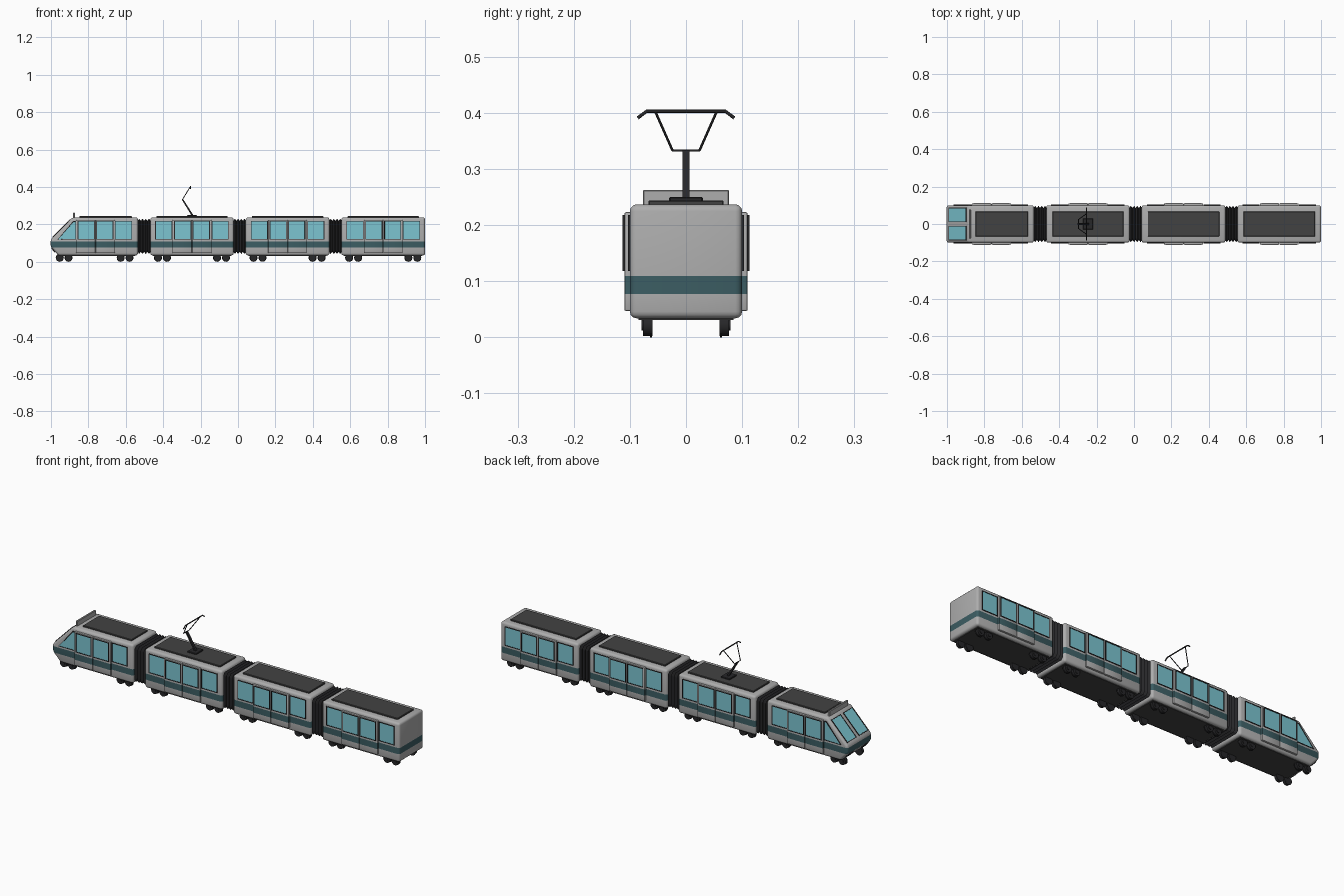
import bpy, bmesh, math
from mathutils import Matrix, Vector

if "Cube" in bpy.data.objects:
    bpy.data.objects.remove(bpy.data.objects["Cube"])


def material(name, color):
    m = bpy.data.materials.new(name)
    m.diffuse_color = (*color, 1)
    m.use_nodes = True
    m.node_tree.nodes["Principled BSDF"].inputs["Base Color"].default_value = m.diffuse_color
    return m


GREY = material("body_grey", (0.42, 0.42, 0.42))
TEAL = material("stripe_teal", (0.045, 0.11, 0.125))
GLASS = material("window_blue", (0.2, 0.56, 0.64))
DARK = material("dark_grey", (0.055, 0.055, 0.055))
BLACK = material("near_black", (0.02, 0.02, 0.022))
STRIPE_LOW, STRIPE_HIGH = 0.077, 0.109


def finish(bm, name, mats, mirror=False, smooth=False):
    me = bpy.data.meshes.new(name)
    bm.to_mesh(me)
    bm.free()
    for m in mats:
        me.materials.append(m)
    ob = bpy.data.objects.new(name, me)
    bpy.context.collection.objects.link(ob)
    if mirror:
        mod = ob.modifiers.new("mirror", 'MIRROR')
        mod.use_axis = (False, True, False)
        mod.use_mirror_merge = False
    if smooth:
        bpy.ops.object.select_all(action='DESELECT')
        ob.select_set(True)
        bpy.context.view_layer.objects.active = ob
        bpy.ops.object.shade_smooth_by_angle(angle=math.radians(35))
    return ob


def prism(name, profile, y0, y1, bevel=0.0, segs=3, mats=(GREY,), stripe=False, mirror=False):
    """x-z profile pulled from y0 to y1, rounded, with an optional coloured band."""
    bm = bmesh.new()
    face = bm.faces.new([bm.verts.new((x, y0, z)) for x, z in profile])
    ext = bmesh.ops.extrude_face_region(bm, geom=[face])
    verts = [g for g in ext["geom"] if isinstance(g, bmesh.types.BMVert)]
    bmesh.ops.translate(bm, vec=(0, y1 - y0, 0), verts=verts)
    bmesh.ops.recalc_face_normals(bm, faces=bm.faces)
    if bevel:
        bmesh.ops.bevel(bm, geom=bm.edges[:], offset=bevel, segments=segs,
                        profile=0.5, affect='EDGES', clamp_overlap=True)
    if stripe:
        for z in (STRIPE_LOW, STRIPE_HIGH):
            bmesh.ops.bisect_plane(bm, geom=bm.verts[:] + bm.edges[:] + bm.faces[:],
                                   plane_co=(0, 0, z), plane_no=(0, 0, 1))
        for f in bm.faces:
            if STRIPE_LOW < f.calc_center_median().z < STRIPE_HIGH:
                f.material_index = 1
        mats = (GREY, TEAL)
    return finish(bm, name, mats, mirror, smooth=bevel > 0)


def box(name, x0, x1, y0, y1, z0, z1, **kw):
    return prism(name, [(x0, z0), (x1, z0), (x1, z1), (x0, z1)], y0, y1, **kw)


def window(name, pts, origin, ex, ey, depth=0.003):
    """Raised dark frame with recessed glass, mirrored to the other side."""
    ex, ey = Vector(ex), Vector(ey)
    mat = Matrix((ex, ey, ex.cross(ey))).transposed().to_4x4()
    mat.translation = origin
    bm = bmesh.new()
    low = [bm.verts.new((x, y, -0.003)) for x, y in pts]
    top = [bm.verts.new((x, y, depth)) for x, y in pts]
    n = len(pts)
    for i in range(n):
        j = (i + 1) % n
        bm.faces.new((low[i], low[j], top[j], top[i]))
    pane = bm.faces.new(top)
    bm.normal_update()
    bmesh.ops.inset_region(bm, faces=[pane], thickness=0.005, depth=0)
    bmesh.ops.inset_region(bm, faces=[pane], thickness=0.0003, depth=-0.0015)
    pane.material_index = 1
    bmesh.ops.transform(bm, matrix=mat, verts=bm.verts)
    return finish(bm, name, (BLACK, GLASS), mirror=True)


def side_window(name, cx, y):
    w = 0.0455
    window(name, [(-w, 0.118), (w, 0.118), (w, 0.222 - 0.004), (-w, 0.218)],
           (cx, y, 0), (1, 0, 0), (0, 0, 1))


def wheel(name, x):
    bm = bmesh.new()
    # tread, inner flange and hub
    for r, y, w in ((0.0195, -0.0685, 0.017), (0.0215, -0.0625, 0.004), (0.009, -0.0775, 0.004)):
        m = Matrix.Translation((x, y, 0.0215)) @ Matrix.Rotation(math.pi / 2, 4, 'X')
        bmesh.ops.create_cone(bm, cap_ends=True, segments=24, radius1=r, radius2=r,
                              depth=w, matrix=m)
    finish(bm, name, (BLACK,), mirror=True, smooth=True)


def bellows(name, x0, x1, folds=4):
    bm = bmesh.new()
    rings = []
    for i in range(2 * folds + 1):
        x = x0 + (x1 - x0) * i / (2 * folds)
        d = 0.0 if i % 2 else 0.011
        hy, zl, zh, c = 0.097 - d, 0.042 + d, 0.23 - d, 0.012
        sect = [(-hy + c, zl), (hy - c, zl), (hy, zl + c), (hy, zh - c),
                (hy - c, zh), (-hy + c, zh), (-hy, zh - c), (-hy, zl + c)]
        rings.append([bm.verts.new((x, y, z)) for y, z in sect])
    for a, b in zip(rings, rings[1:]):
        for i in range(8):
            j = (i + 1) % 8
            bm.faces.new((a[i], a[j], b[j], b[i]))
    bmesh.ops.recalc_face_normals(bm, faces=bm.faces)
    finish(bm, name, (BLACK,))


def rod(name, pts, r):
    cu = bpy.data.curves.new(name, 'CURVE')
    cu.dimensions = '3D'
    cu.bevel_depth = r
    cu.bevel_resolution = 2
    cu.use_fill_caps = True
    sp = cu.splines.new('POLY')
    sp.points.add(len(pts) - 1)
    for p, co in zip(sp.points, pts):
        p.co = (*co, 1)
    cu.materials.append(BLACK)
    ob = bpy.data.objects.new(name, cu)
    bpy.context.collection.objects.link(ob)


# Cars: body ends, door centre, window offsets, wheel positions, roof panel ends
LOW, HIGH = 0.034, 0.237
cars = [
    ("lead", -1.0, -0.535, -0.762, (0.15,), (-0.953, -0.906, -0.627, -0.58), (-0.848, -0.567)),
]
for label, a, b in (("second", -0.469, -0.023), ("third", 0.041, 0.489), ("rear", 0.553, 1.0)):
    c = (a + b) / 2
    cars.append((label, a, b, c, (-0.151, 0.151),
                 tuple(c + o for o in (-0.182, -0.134, 0.134, 0.182)), (a + 0.033, b - 0.033)))

for label, a, b, c, offsets, wheels, roof in cars:
    if label == "lead":
        profile = [(-0.96, LOW), (b, LOW), (b, HIGH), (-0.885, HIGH), (a - 0.002, 0.118), (a - 0.002, 0.08)]
    else:
        profile = [(a, LOW), (b, LOW), (b, HIGH), (a, HIGH)]
    prism(label + "_body", profile, -0.1, 0.1, bevel=0.012, stripe=True)
    box(label + "_roof_panel", *roof, -0.067, 0.067, 0.232, 0.244, mats=(DARK,), bevel=0.002, segs=1)
    box(label + "_underframe", a + (0.05 if label == "lead" else 0.015), b - 0.015,
        -0.085, 0.085, 0.031, 0.045, mats=(DARK,))
    # double doors with a window in each leaf
    for i, s in enumerate((-1, 1)):
        x0, x1 = sorted((c + s * 0.0007, c + s * 0.104))
        box(f"{label}_door_{i}", x0, x1, -0.11, -0.095, 0.047, 0.223,
            bevel=0.003, segs=2, stripe=True, mirror=True)
        side_window(f"{label}_door_window_{i}", c + s * 0.05, -0.11)
    for i, o in enumerate(offsets):
        side_window(f"{label}_window_{i}", c + o, -0.1)
    for i, x in enumerate(wheels):
        wheel(f"{label}_wheel_{i}", x)

# Cab: slanted side windows, windscreens, roof fin, headlights
window("cab_side_window", [(-0.966, 0.118), (-0.865, 0.118), (-0.865, 0.218), (-0.881, 0.218)],
       (0, -0.1, 0), (1, 0, 0), (0, 0, 1))
slope = Vector((0.117, 0, 0.119)).normalized()
window("windscreen", [(-0.067, -0.087), (0.067, -0.087), (0.067, -0.01), (-0.067, -0.01)],
       (-0.9435, 0, 0.1775), slope, (0, 1, 0))
box("roof_fin", -0.882, -0.872, -0.077, 0.077, 0.23, 0.2625, bevel=0.002, segs=1)
prism("headlight", [(-0.998, 0.07), (-0.98, 0.05), (-0.976, 0.054), (-0.994, 0.076)],
      -0.08, -0.045, mats=(BLACK,), mirror=True)

# Folding gangways between the cars
for i, (a, b) in enumerate(((-0.537, -0.467), (-0.025, 0.043), (0.487, 0.555))):
    bellows(f"gangway_{i}", a, b)

# Current collector on the second car
box("collector_base", -0.272, -0.22, -0.03, 0.03, 0.242, 0.25, mats=(BLACK,), bevel=0.002, segs=1)
prism("collector_lower_arm", [(-0.249, 0.248), (-0.238, 0.248), (-0.292, 0.333), (-0.301, 0.333)],
      -0.0065, 0.0065, mats=(BLACK,))
elbow, head = (-0.297, 0.333), (-0.254, 0.403)
rod("collector_elbow_rod", [(elbow[0], s * 0.025, elbow[1]) for s in (-1, 1)], 0.002)
for s, side in ((-1, "left"), (1, "right")):
    rod(f"collector_upper_arm_{side}", [(elbow[0], s * 0.024, elbow[1]), (head[0], s * 0.055, head[1])], 0.0022)
rod("collector_head", [(head[0], y, z) for y, z in
    ((-0.086, 0.391), (-0.07, 0.403), (0.07, 0.403), (0.086, 0.391))], 0.003)
